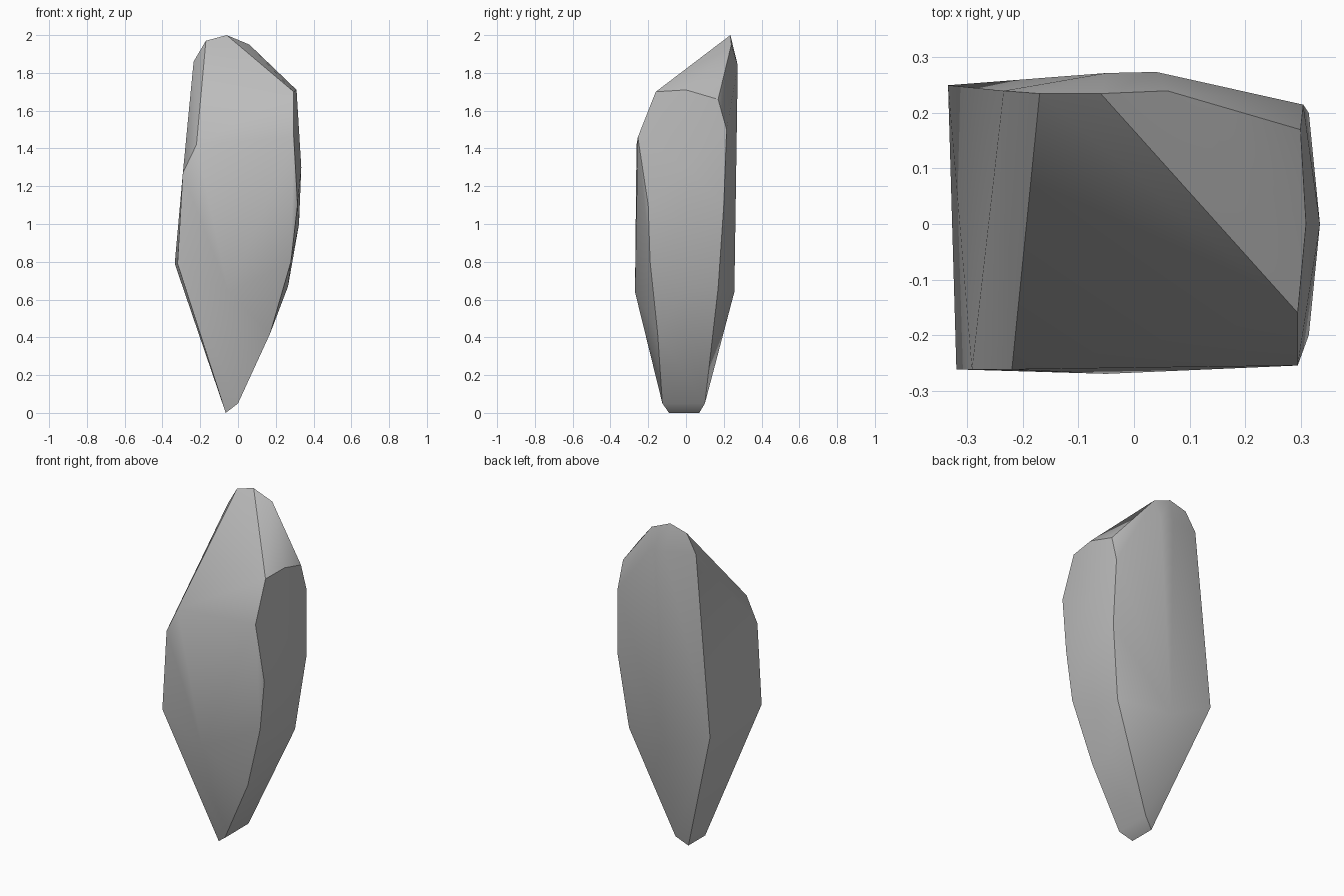
import bpy
import bmesh
import math

# Remove the default cube only
default_cube = bpy.data.objects.get("Cube")
if default_cube:
    bpy.data.objects.remove(default_cube, do_unlink=True)


def make_material(name, color):
    """Create one flat material with matching viewport and render colour."""
    material = bpy.data.materials.new(name)
    material.use_nodes = True
    material.diffuse_color = color
    material.node_tree.nodes["Principled BSDF"].inputs["Base Color"].default_value = color
    return material


def make_hull(name, outlines, material):
    """Wrap a convex chipped-stone surface around a few outlines."""
    mesh = bpy.data.meshes.new(name)
    shape = bmesh.new()
    for outline in outlines:
        for corner in outline:
            shape.verts.new(corner)
    bmesh.ops.convex_hull(shape, input=shape.verts[:])
    loose = [vert for vert in shape.verts if not vert.link_faces]
    bmesh.ops.delete(shape, geom=loose, context="VERTS")
    bmesh.ops.recalc_face_normals(shape, faces=shape.faces[:])
    shape.to_mesh(mesh)
    shape.free()
    mesh.materials.append(material)
    stone = bpy.data.objects.new(name, mesh)
    bpy.context.collection.objects.link(stone)
    return stone


# Pointed foot: a short ridge with a chamfer on its left side
foot = [(-.065, -.09, 0), (-.065, .07, 0), (0, -.125, .05), (0, .1, .05)]

# Front rim, running up the right edge and down the left edge
front_rim = [
    (-.32, -.262, .79), (-.292, -.262, 1.27), (-.22, -.262, 1.42),
    (.295, -.16, 1.7), (.295, -.255, 1.46), (.315, -.2, 1.1),
    (.28, -.19, .8), (.17, -.15, .42),
]

# Back rim, following the tall crown
back_rim = [
    (-.335, .25, .79), (-.235, .24, 1.86), (-.17, .235, 1.97),
    (-.06, .235, 2), (.06, .24, 1.95), (.3, .17, 1.66),
    (.305, .215, 1.5), (.315, .2, 1.1), (.26, .17, .66),
]

# Gentle swelling of the left, front and back faces
side_swell = [(.31, 0, 1.71), (.335, 0, 1.3), (.323, 0, 1), (.265, 0, .67), (.17, 0, .42)]
front_swell = [(-.05, -.27, .64)]
back_swell = [(-.05, .272, 1.84), (.04, .274, 1.84), (-.05, .256, .64)]

grey_stone = make_material("grey stone", (.5, .5, .5, 1))
stone_shard = make_hull(
    "stone_shard",
    [foot, front_rim, back_rim, side_swell, front_swell, back_swell],
    grey_stone,
)

# Soft shading across shallow facets, crisp ridges elsewhere
bpy.ops.object.select_all(action="DESELECT")
stone_shard.select_set(True)
bpy.context.view_layer.objects.active = stone_shard
bpy.ops.object.shade_smooth_by_angle(angle=math.radians(30))
